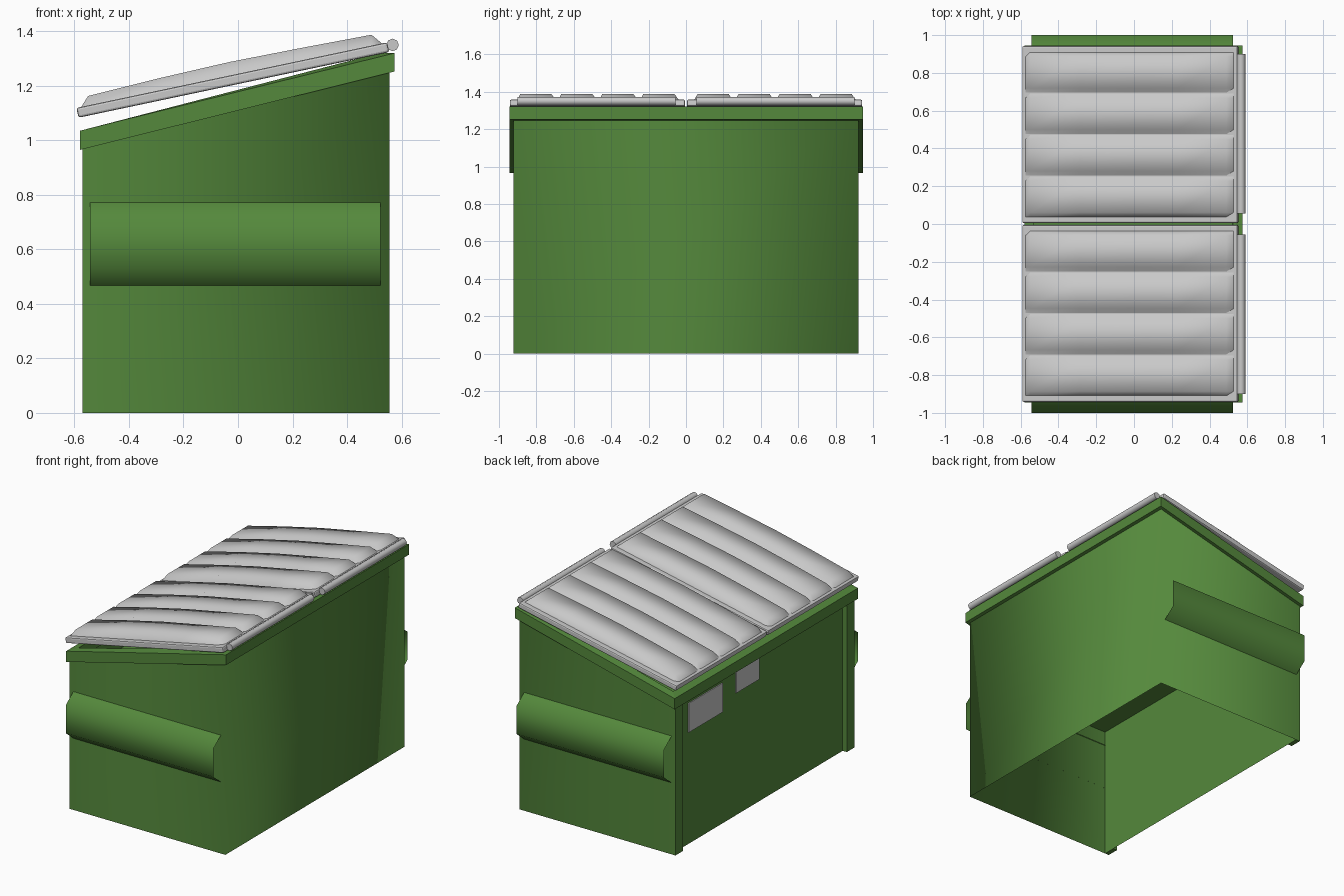
import bpy, bmesh
from mathutils import Vector

cube = bpy.data.objects.get("Cube")
if cube:
    bpy.data.objects.remove(cube, do_unlink=True)


def material(name, rgb):
    m = bpy.data.materials.new(name)
    m.use_nodes = True
    m.diffuse_color = (*rgb, 1)
    bsdf = next(n for n in m.node_tree.nodes if n.type == 'BSDF_PRINCIPLED')
    bsdf.inputs["Base Color"].default_value = (*rgb, 1)
    bsdf.inputs["Roughness"].default_value = 0.6
    return m


GREEN = material("green_paint", (0.09, 0.25, 0.045))
GREY = material("grey_plastic", (0.58, 0.58, 0.58))


def loft(name, rings, mat, smooth=False, closed=False, caps=False, loop=False):
    """Skin a list of equal-length rings of points."""
    bm = bmesh.new()
    rows = [[bm.verts.new(p) for p in ring] for ring in rings]
    n = len(rows[0])
    pairs = list(zip(rows, rows[1:]))
    if loop:
        pairs.append((rows[-1], rows[0]))
    for a, b in pairs:
        for i in range(n if closed else n - 1):
            j = (i + 1) % n
            bm.faces.new((a[i], a[j], b[j], b[i]))
    if caps:
        bm.faces.new(rows[0])
        bm.faces.new(rows[-1])
    bmesh.ops.recalc_face_normals(bm, faces=bm.faces)
    for f in bm.faces:
        f.smooth = smooth
    me = bpy.data.meshes.new(name)
    bm.to_mesh(me)
    bm.free()
    me.materials.append(mat)
    ob = bpy.data.objects.new(name, me)
    bpy.context.collection.objects.link(ob)
    return ob


def box(name, x, y, z, mat):
    rings = [[(a, y[0], z[0]), (a, y[1], z[0]), (a, y[1], z[1]), (a, y[0], z[1])] for a in x]
    return loft(name, rings, mat, closed=True, caps=True)


def rim_low(x):
    return 0.965 + 0.249 * (x + 0.58)


def rim_top(x):
    return min(1.035 + 0.26 * (x + 0.58), 1.32)


def lid_low(x):
    return 1.083 + 0.211 * (x + 0.585)


X0, X1, W = -0.57, 0.555, 0.923
RECESS = -0.54

# Hollow body: three walls with softly shaded corners, open at the bottom
plan = [(X0, -W), (X1, -W), (X1, W), (X0, W)]
loft("body_walls",
     [[(x, y, 0) for x, y in plan], [(x, y, rim_low(x) + 0.03) for x, y in plan]],
     GREEN, smooth=True)

# Recessed wall on the low side, with a post at each end
loft("recessed_wall", [[(RECESS, -W, z), (RECESS, W, z)] for z in (0, 1.0)], GREEN)
for s, side in ((-1, "front"), (1, "back")):
    box(side + "_corner_post", (X0, RECESS), sorted((s * 0.845, s * W)), (0, 0.985), GREEN)

# Raised inner floor
loft("inner_floor", [[(x, -W, 0.87), (x, W, 0.87)] for x in (RECESS, X1)], GREEN)

# Sloping rim around the opening
outer = [(-0.58, -0.945), (0.575, -0.945), (0.575, 0.945), (-0.58, 0.945)]
inner = [(-0.53, -0.89), (0.52, -0.89), (0.52, 0.89), (-0.53, 0.89)]
loft("rim", [[(x, y, rim_low(x)) for x, y in inner],
             [(x, y, rim_low(x)) for x, y in outer],
             [(x, y, rim_top(x)) for x, y in outer],
             [(x, y, rim_top(x)) for x, y in inner]],
     GREEN, closed=True, loop=True)

# Lifting sleeves on both ends, open tubes against the wall
sleeve = [(0.92, 0.465), (1.0, 0.53), (1.0, 0.715), (0.92, 0.775)]
for s, side in ((-1, "front"), (1, "back")):
    loft(side + "_lifting_sleeve",
         [[(x, s * y, z) for y, z in sleeve] for x in (-0.543, 0.523)],
         GREEN, smooth=True)

# Two ribbed lids with hinge rods
THICK = 0.036
stations = [(-0.575, 0), (-0.55, 0.035), (-0.29, 0.045), (-0.03, 0.05),
            (0.23, 0.046), (0.49, 0.04), (0.528, 0)]
for s, side in ((-1, "front"), (1, "back")):
    ya, yb = sorted((s * 0.005, s * 0.942))
    rings = []
    for y in (ya, yb):
        ends = [(x, lid_low(x)) for x in (-0.585, 0.555)]
        rings.append([(x, y, z) for x, z in ends] +
                     [(x - 0.008, y, z + THICK) for x, z in reversed(ends)])
    slab = loft(side + "_lid_slab", rings, GREY, closed=True, caps=True)
    bev = slab.modifiers.new("soft_edge", 'BEVEL')
    bev.width, bev.segments = 0.008, 2

    start, pitch = ya + 0.03, (yb - ya - 0.06) / 4
    deck = []
    for x, h in stations:
        base = lid_low(x) + THICK
        row = []
        for k in range(4):
            y = start + k * pitch
            row += [(x, y + 0.003, base), (x, y + 0.026, base + h),
                    (x, y + pitch - 0.026, base + h), (x, y + pitch - 0.003, base)]
        deck.append(row)
    # the flat end rows overlap the slab slightly to avoid coincident faces
    deck = [[Vector(p) + Vector((0, 0, 0.0015)) for p in row] for row in deck]
    loft(side + "_lid_ribs", deck, GREY, smooth=True)

    ra, rb = s * 0.055, s * 0.9
    bpy.ops.mesh.primitive_cylinder_add(vertices=8, radius=0.023, depth=abs(rb - ra),
                                        location=(0.567, (ra + rb) / 2, 1.35),
                                        rotation=(1.5708, 0, 0))
    rod = bpy.context.object
    rod.name = side + "_hinge_rod"
    rod.data.materials.append(GREY)
    bpy.ops.object.shade_smooth_by_angle(angle=0.9)

# Grey label plates on the recessed wall
for name, y, z in (("large_label_plate", (0.40, 0.75), (0.73, 0.92)),
                   ("small_label_plate", (0.02, 0.26), (0.80, 0.95))):
    box(name, (RECESS - 0.006, RECESS + 0.001), y, z, GREY)
